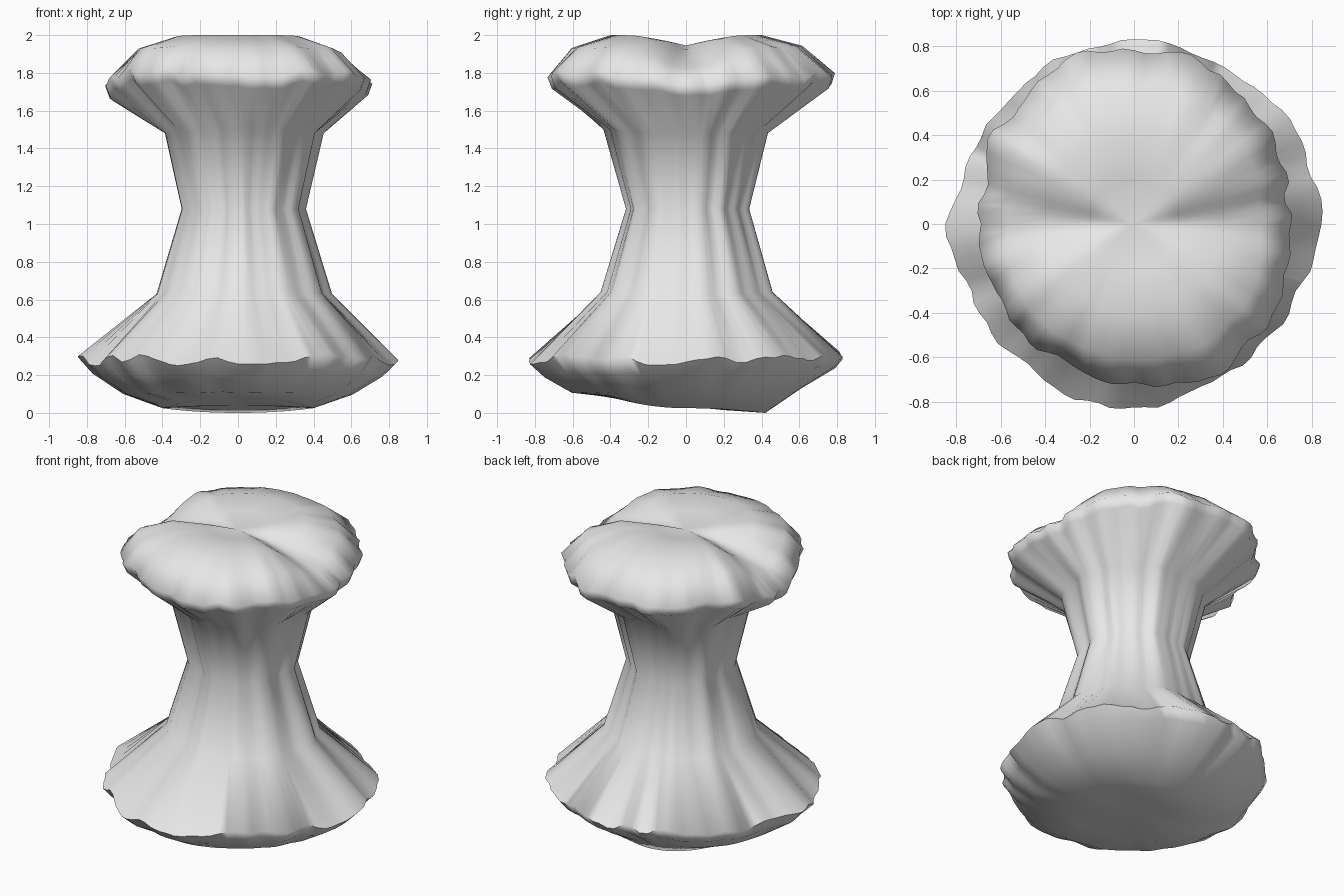
import bpy, bmesh, math, random
from math import sin, cos, pi

random.seed(5)
SEG = 96

cube = bpy.data.objects.get("Cube")
if cube:
    bpy.data.objects.remove(cube, do_unlink=True)

grey = bpy.data.materials.new("plain grey")
grey.use_nodes = True
grey.diffuse_color = (0.8, 0.8, 0.8, 1)
grey.node_tree.nodes["Principled BSDF"].inputs["Base Color"].default_value = (0.8, 0.8, 0.8, 1)


def ragged(passes):
    """Closed loop of noise in -1..1, softened by averaging neighbours."""
    v = [random.uniform(-1, 1) for _ in range(SEG)]
    for _ in range(passes):
        v = [(v[i - 1] + 2 * v[i] + v[(i + 1) % SEG]) / 4 for i in range(SEG)]
    top = max(abs(a) for a in v)
    return [a / top for a in v]


def outline(offsets, rough):
    """Uneven rim: evenly spaced offsets blended round the loop, plus noise."""
    noise, n, loop = ragged(1), len(offsets), []
    for i in range(SEG):
        k, t = divmod(i * n / SEG, 1)
        k = int(k)
        loop.append(offsets[k] * (1 - t) + offsets[(k + 1) % n] * t + noise[i] * rough)
    return loop


# Rim offsets in hundredths, counter-clockwise from +x
ridges = ragged(2)
top_r = outline([-4, 0, 4, 6, 4, 0, -5, -4, -3, -2, 2, 0], 3.5)
low_r = outline([3, 4, 3, 3, 2, -3, 2, 0, 0, 3, -1, -1], 2.5)
top_z, low_z = ragged(1), ragged(1)

# Rings from the top down: (radius, height) at the sides, front and back,
# then the noise loops for radius and height with their strengths
RINGS = [
    ((.2, 1.925), (.2, 1.975), (.2, 1.975), ridges, 0, ridges, 0),
    ((.4, 1.88), (.4, 2.0), (.4, 2.0), ridges, 0, ridges, 0),
    ((.58, 1.82), (.61, 1.935), (.6, 1.94), top_r, .003, top_z, .01),
    ((.73, 1.73), (.73, 1.8), (.73, 1.79), top_r, .01, top_z, .03),
    ((.71, 1.67), (.705, 1.74), (.705, 1.73), top_r, .011, top_z, .03),
    ((.415, 1.48), (.415, 1.5), (.44, 1.48), ridges, .025, ridges, 0),
    ((.325, 1.08), (.3, 1.08), (.34, 1.08), ridges, .02, ridges, 0),
    ((.46, .63), (.43, .64), (.465, .64), ridges, .025, ridges, 0),
    ((.805, .29), (.8, .285), (.8, .31), low_r, .01, low_z, .04),
    ((.74, .205), (.73, .2), (.77, .25), low_r, .007, low_z, .02),
    ((.6, .1), (.6, .11), (.6, .13), low_r, .002, low_z, .005),
    ((.4, .025), (.4, .085), (.42, .0), ridges, 0, ridges, 0),
    ((.2, .035), (.2, .06), (.2, .015), ridges, 0, ridges, 0),
]

# Core body: lofted rings closed by a fan at each end
bm = bmesh.new()
loops = []
for side, front, back, rn, ra, zn, za in RINGS:
    loop = []
    for i in range(SEG):
        a = 2 * pi * i / SEG
        s = sin(a)
        end = back if s > 0 else front
        # The crown has a rounded valley along x, the rest blends softly
        w = 1 - math.exp(-(s / .35) ** 2) if side[1] > 1.6 else s * s
        r = side[0] + (end[0] - side[0]) * w + rn[i] * ra
        z = side[1] + (end[1] - side[1]) * w + zn[i] * za
        # The narrow neck sits slightly to the left
        shift = .02 if .5 < z < 1.6 else 0
        loop.append(bm.verts.new((r * cos(a) + shift, r * s, z)))
    loops.append(loop)

for upper, lower in zip(loops, loops[1:]):
    for i in range(SEG):
        j = (i + 1) % SEG
        bm.faces.new((upper[i], lower[i], lower[j], upper[j]))

crown = bm.verts.new((0, 0, 1.945))
base = bm.verts.new((0, 0, .035))
for i in range(SEG):
    j = (i + 1) % SEG
    bm.faces.new((crown, loops[0][i], loops[0][j]))
    bm.faces.new((base, loops[-1][j], loops[-1][i]))
bmesh.ops.recalc_face_normals(bm, faces=bm.faces)

mesh = bpy.data.meshes.new("eaten_core")
bm.to_mesh(mesh)
bm.free()
mesh.materials.append(grey)
core = bpy.data.objects.new("eaten_core", mesh)
bpy.context.collection.objects.link(core)
bpy.ops.object.select_all(action="DESELECT")
core.select_set(True)
bpy.context.view_layer.objects.active = core
bpy.ops.object.shade_smooth_by_angle(angle=math.radians(80))
